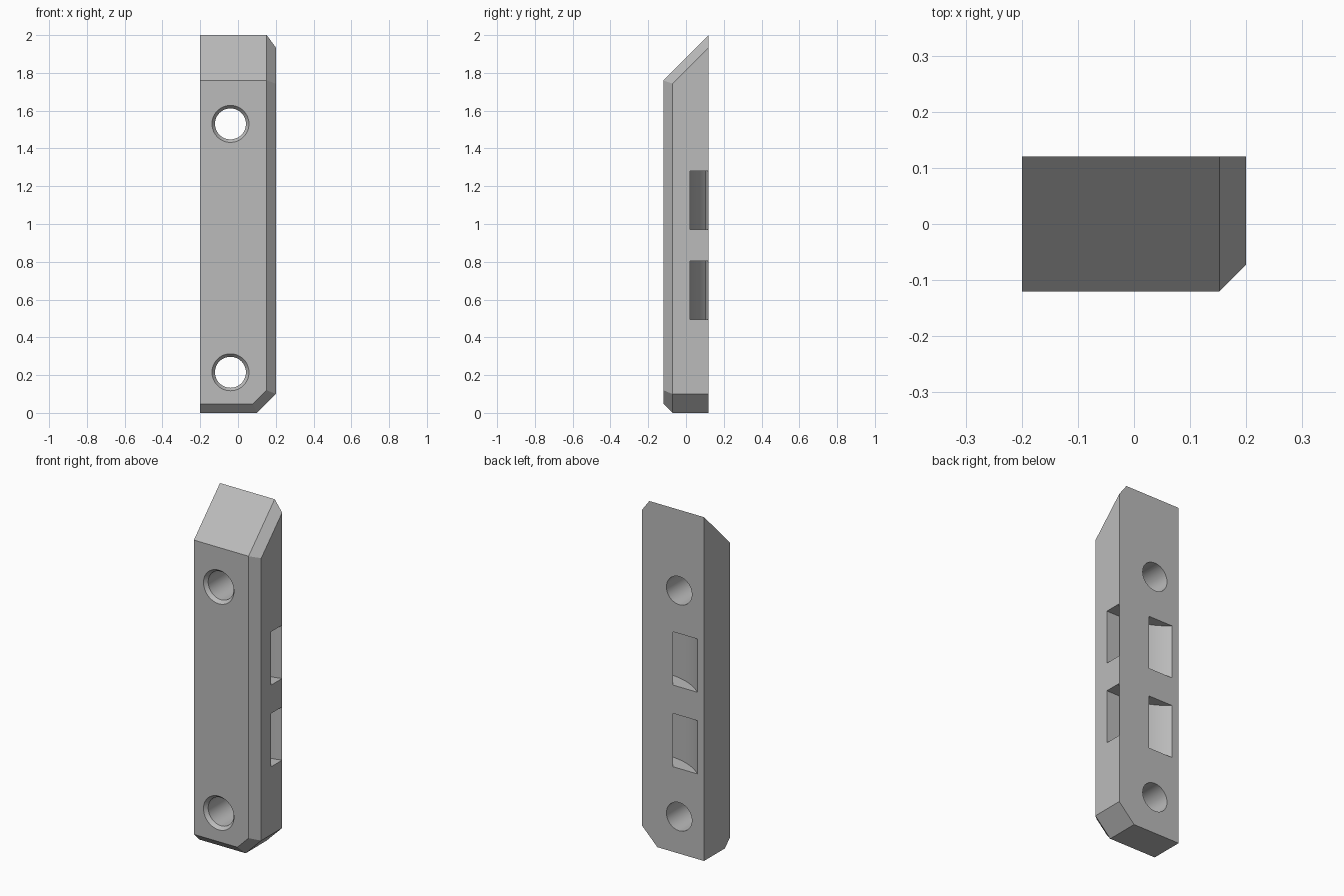
import bpy, bmesh, math
from mathutils import Vector, Matrix

old = bpy.data.objects.get("Cube")
if old:
    bpy.data.objects.remove(old, do_unlink=True)

grey = bpy.data.materials.new("plain grey")
grey.use_nodes = True
colour = (0.5, 0.5, 0.5, 1)
grey.diffuse_color = colour
grey.node_tree.nodes["Principled BSDF"].inputs["Base Color"].default_value = colour

W, D, H = 0.2, 0.12, 2.0    # half width, half depth, height
C = 0.048                   # edge chamfer


def make_object(name, bm):
    bmesh.ops.recalc_face_normals(bm, faces=bm.faces)
    mesh = bpy.data.meshes.new(name)
    bm.to_mesh(mesh)
    bm.free()
    mesh.materials.append(grey)
    ob = bpy.data.objects.new(name, mesh)
    bpy.context.collection.objects.link(ob)
    return ob


def prism(bm, outline, to_3d, direction):
    face = bm.faces.new([bm.verts.new(to_3d(*p)) for p in outline])
    out = bmesh.ops.extrude_face_region(bm, geom=[face])["geom"]
    verts = [v for v in out if isinstance(v, bmesh.types.BMVert)]
    bmesh.ops.translate(bm, verts=verts, vec=direction)


def slice_off(bm, point, normal):
    geom = bm.verts[:] + bm.edges[:] + bm.faces[:]
    cut = bmesh.ops.bisect_plane(bm, geom=geom, plane_co=point,
                                 plane_no=Vector(normal).normalized(), clear_outer=True)
    edges = [e for e in cut["geom_cut"] if isinstance(e, bmesh.types.BMEdge)]
    bmesh.ops.contextual_create(bm, geom=edges)


# Bar with its sloped top and chamfered edges
bm = bmesh.new()
bmesh.ops.create_cube(bm, size=1, matrix=Matrix.Translation((0, 0, H / 2))
                      @ Matrix.Diagonal((2 * W, 2 * D, H, 1)))
slice_off(bm, (0, D, H), (0, -1, 1))                          # sloped top
slice_off(bm, (W - C, D, H), (1.354, -1, 1))                  # slope side chamfer
slice_off(bm, (W, 0, 0.1), (1, 0, -1))                        # lower corner
slice_off(bm, (W - C, -D, 0), (1, -1, 0))                     # front side chamfer
slice_off(bm, (0, -D, C), (0, -1, -1))                        # bottom front chamfer
slice_off(bm, (W, C - D, 0.1), (1, -math.sqrt(2), -1))        # corner front chamfer
bar = make_object("mounting_bar", bm)

# Screw holes with a countersunk front, spun from a profile
bm = bmesh.new()
R, RIM, SINK, SIDES = 0.082, 0.098, 0.02, 48
rings = [(-D - SINK, RIM + R / 5), (-D, RIM), (-D + SINK, R), (D + SINK, R)]
for z in (0.215, 1.53):
    loops = []
    for y, r in rings:
        angles = [math.tau * i / SIDES for i in range(SIDES)]
        loops.append([bm.verts.new((-0.04 + r * math.cos(a), y, z + r * math.sin(a)))
                      for a in angles])
    for a, b in zip(loops, loops[1:]):
        for i in range(SIDES):
            j = (i + 1) % SIDES
            bm.faces.new((a[i], a[j], b[j], b[i]))
    bm.faces.new(loops[0])
    bm.faces.new(loops[-1])
hole_cutter = make_object("screw_hole_cutter", bm)

# Curved strap channels running from the back to the side
AXIS_X, AXIS_Y, OUTER, INNER = 0.1, 0.4, 0.38, 0.297


def arc(radius, x0, x1, steps=24):
    a0, a1 = (math.asin((x - AXIS_X) / radius) for x in (x0, x1))
    angles = [a0 + (a1 - a0) * i / steps for i in range(steps + 1)]
    return [(AXIS_X + radius * math.sin(a), AXIS_Y - radius * math.cos(a)) for a in angles]


outline = arc(OUTER, -0.2, AXIS_X)
outline += [(W + 0.05, AXIS_Y - OUTER), (W + 0.05, D - 0.002), (W - 0.002, D - 0.002)]
outline += arc(INNER, W - 0.01, -0.04)
bm = bmesh.new()
for z in (0.495, 0.97):
    prism(bm, outline, lambda x, y: (x, y, z), (0, 0, 0.31))
channel_cutter = make_object("strap_channel_cutter", bm)

# Cut the holes and channels
for cutter in (hole_cutter, channel_cutter):
    mod = bar.modifiers.new(cutter.name, "BOOLEAN")
    mod.operation = "DIFFERENCE"
    mod.solver = "EXACT"
    mod.object = cutter
    cutter.hide_render = True
    bpy.context.view_layer.objects.active = bar
    bar.select_set(True)
    bpy.ops.object.modifier_apply(modifier=mod.name)
    bpy.data.objects.remove(cutter, do_unlink=True)

bpy.ops.object.select_all(action="DESELECT")
bar.select_set(True)
bpy.context.view_layer.objects.active = bar
bpy.ops.object.shade_smooth_by_angle(angle=math.radians(20))
